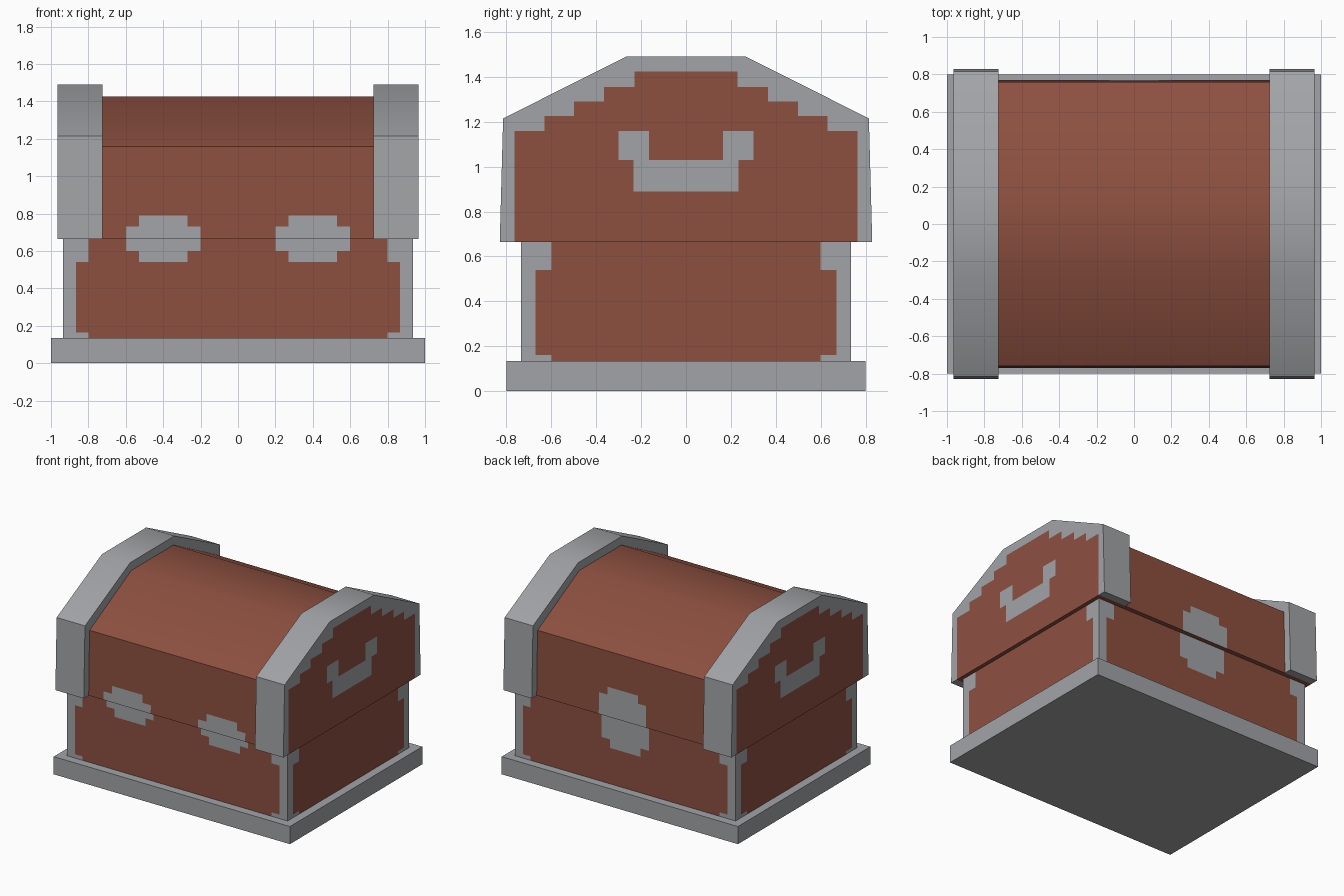
import bpy
import bmesh
import math
from mathutils import Vector

if "Cube" in bpy.data.objects:
    bpy.data.objects.remove(bpy.data.objects["Cube"], do_unlink=True)


def make_material(name, rgb):
    m = bpy.data.materials.new(name)
    m.use_nodes = True
    m.diffuse_color = (*rgb, 1)
    m.node_tree.nodes["Principled BSDF"].inputs["Base Color"].default_value = (*rgb, 1)
    return m


MATERIALS = [make_material("grey metal", (0.36, 0.37, 0.386)),
             make_material("brown wood", (0.266, 0.080, 0.051))]
GREY, BROWN = 0, 1


def prism(profile, x0, x1, mat):
    """Extrude a (y, z) profile along x."""
    bm = bmesh.new()
    face = bm.faces.new([bm.verts.new((x0, y, z)) for y, z in profile])
    ext = bmesh.ops.extrude_face_region(bm, geom=[face])
    moved = [g for g in ext["geom"] if isinstance(g, bmesh.types.BMVert)]
    bmesh.ops.translate(bm, vec=(x1 - x0, 0, 0), verts=moved)
    bmesh.ops.recalc_face_normals(bm, faces=bm.faces)
    for f in bm.faces:
        f.material_index = mat
    return bm


def facing(bm, normal):
    bm.normal_update()
    return [f for f in bm.faces if f.normal.dot(Vector(normal)) > 0.95]


def paint(bm, normal, u, v, rects, mat):
    """Cut the faces with this normal along the rectangles and colour the inside."""
    cuts = {(u, c) for r in rects for c in r[:2]} | {(v, c) for r in rects for c in r[2:]}
    for axis, c in sorted(cuts):
        faces = facing(bm, normal)
        geom = set(faces)
        for f in faces:
            geom.update(f.edges, f.verts)
        co, no = Vector(), Vector()
        co[axis], no[axis] = c, 1
        bmesh.ops.bisect_plane(bm, geom=list(geom), dist=1e-5, plane_co=co, plane_no=no)
    for f in facing(bm, normal):
        p = f.calc_center_median()
        if any(a < p[u] < b and c < p[v] < d for a, b, c, d in rects):
            f.material_index = mat


def stack(rows, centre=0):
    """Rows of (half width, low, high) become a stepped shape."""
    return [(centre - w, centre + w, lo, hi) for w, lo, hi in rows]


def finish(bm, name, smooth=False):
    me = bpy.data.meshes.new(name)
    bm.to_mesh(me)
    bm.free()
    for m in MATERIALS:
        me.materials.append(m)
    ob = bpy.data.objects.new(name, me)
    bpy.context.collection.objects.link(ob)
    if smooth:
        bpy.ops.object.select_all(action='DESELECT')
        ob.select_set(True)
        bpy.context.view_layer.objects.active = ob
        bpy.ops.object.shade_smooth_by_angle(angle=math.radians(30))


def box_profile(y, z0, z1):
    return [(-y, z0), (y, z0), (y, z1), (-y, z1)]


def lid_profile(foot, eave, eave_z, ridge, ridge_z):
    half = [(foot, SEAM), (eave, eave_z), (ridge, ridge_z)]
    return half + [(-y, z) for y, z in reversed(half)]


BASE_TOP, SEAM = 0.135, 0.665

# Metal clasps on the front and hinge plate on the back, crossing the seam
clasp_rows = [(0.13, 0.54, 0.60), (0.20, 0.60, 0.73), (0.13, 0.73, 0.79)]
clasps = stack(clasp_rows, -0.4) + stack(clasp_rows, 0.4)
hinge = stack([(0.13, 0.41, 0.475), (0.20, 0.475, 0.83), (0.13, 0.83, 0.89)])

# Base plinth
finish(prism(box_profile(0.80, 0, BASE_TOP), -1, 1, GREY), "base_plinth")

# Chest body: metal corners around stepped wood panels
body = prism(box_profile(0.735, BASE_TOP - 0.01, SEAM), -0.935, 0.935, GREY)
for s in (-1, 1):
    paint(body, (0, s, 0), 0, 2, stack([(0.80, 0.12, 0.165), (0.865, 0.165, 0.54),
                                        (0.80, 0.54, 0.67)]), BROWN)
    paint(body, (s, 0, 0), 1, 2, stack([(0.60, 0.12, 0.16), (0.67, 0.16, 0.54),
                                        (0.60, 0.54, 0.67)]), BROWN)
paint(body, (0, -1, 0), 0, 2, clasps, GREY)
paint(body, (0, 1, 0), 0, 2, hinge, GREY)
finish(body, "chest_body")

# Wooden lid between the bands
lid = prism(lid_profile(0.77, 0.76, 1.16, 0.255, 1.425), -0.73, 0.73, BROWN)
paint(lid, (0, -1, 0), 0, 2, clasps, GREY)
paint(lid, (0, 1, 0), 0, 2, hinge, GREY)
finish(lid, "lid_wood", smooth=True)

# Metal lid bands with a stepped wood end panel and a handle
end_panel = stack([(0.765, 0.66, 1.16), (0.63, 1.16, 1.225), (0.50, 1.225, 1.29),
                   (0.365, 1.29, 1.355), (0.23, 1.355, 1.425)])
handle = [(-0.235, 0.235, 0.89, 1.03), (-0.30, -0.165, 1.03, 1.16), (0.165, 0.30, 1.03, 1.16)]
for side, s in (("left", 1), ("right", -1)):
    band = prism(lid_profile(0.83, 0.815, 1.215, 0.268, 1.49), s * 0.725, s * 0.965, GREY)
    # Detach the end so its cuts leave the rounded top untouched
    bmesh.ops.split(band, geom=facing(band, (s, 0, 0)))
    paint(band, (s, 0, 0), 1, 2, end_panel, BROWN)
    paint(band, (s, 0, 0), 1, 2, handle, GREY)
    paint(band, (0, 0, -1), 0, 1, [(-1, 1, -0.77, 0.77)], BROWN)
    finish(band, side + "_lid_band", smooth=True)
